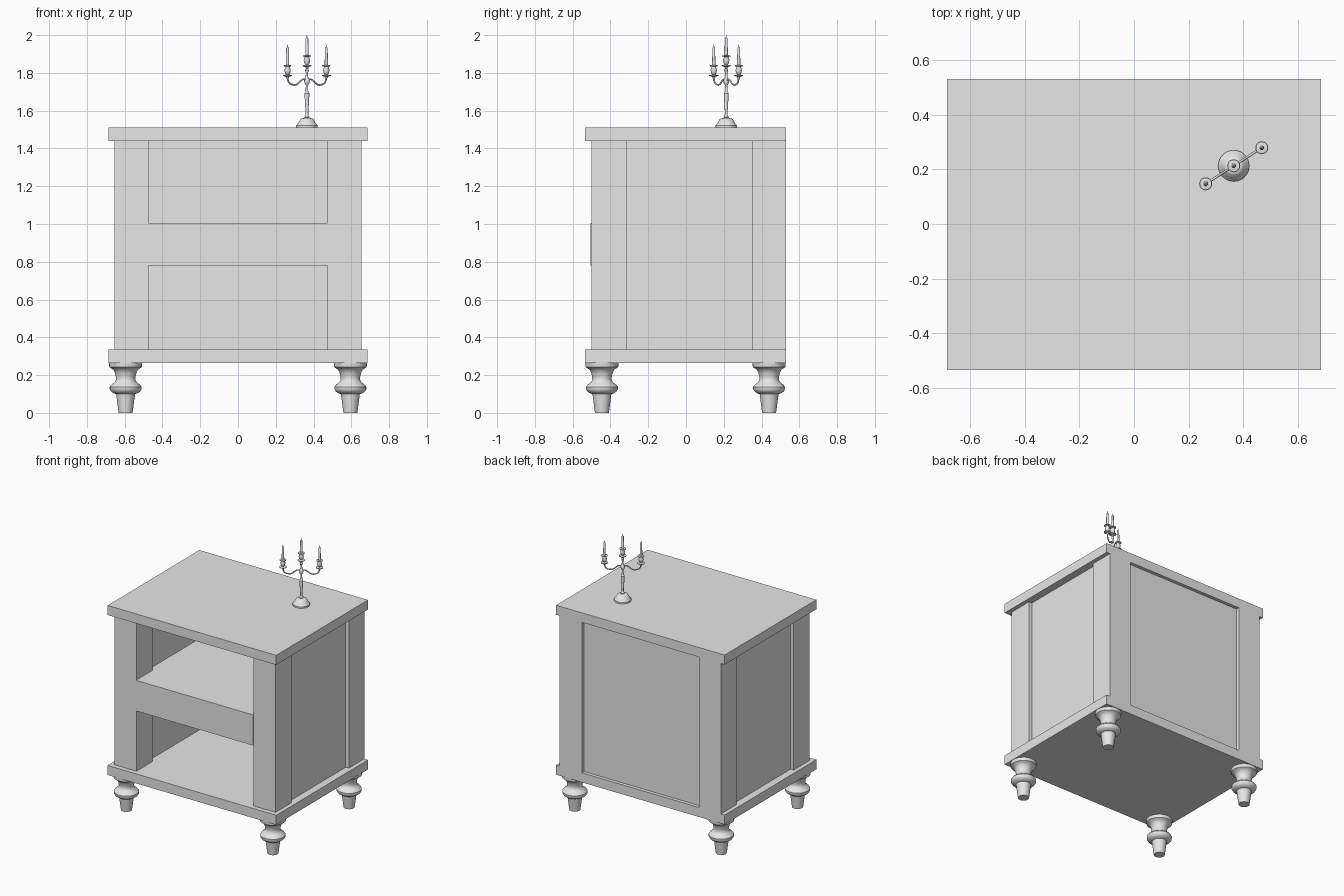
import bpy, bmesh, math
from mathutils import Vector

old = bpy.data.objects.get("Cube")
if old:
    bpy.data.objects.remove(old, do_unlink=True)

grey = bpy.data.materials.new("plain grey")
grey.use_nodes = True
grey.diffuse_color = (0.8, 0.8, 0.8, 1)
grey.node_tree.nodes["Principled BSDF"].inputs["Base Color"].default_value = (0.8, 0.8, 0.8, 1)


def add(name, bm, smooth=False):
    bmesh.ops.recalc_face_normals(bm, faces=bm.faces)
    mesh = bpy.data.meshes.new(name)
    bm.to_mesh(mesh)
    bm.free()
    mesh.materials.append(grey)
    ob = bpy.data.objects.new(name, mesh)
    bpy.context.collection.objects.link(ob)
    if smooth:
        bpy.ops.object.select_all(action='DESELECT')
        ob.select_set(True)
        bpy.context.view_layer.objects.active = ob
        bpy.ops.object.shade_smooth_by_angle(angle=math.radians(35))
    return ob


def box(name, x, y, z):
    bm = bmesh.new()
    bmesh.ops.create_cube(bm, size=1)
    for v in bm.verts:
        v.co = [(lo + hi) / 2 + c * (hi - lo) for c, (lo, hi) in zip(v.co, (x, y, z))]
    return add(name, bm)


def lathe(name, profile, at, sides=32):
    """Turn (radius, height) points around a vertical axis and cap both ends."""
    bm = bmesh.new()
    rings = []
    for r, z in profile:
        rings.append([bm.verts.new((at[0] + r * math.cos(a), at[1] + r * math.sin(a), z))
                      for a in (math.tau * i / sides for i in range(sides))])
    for low, high in zip(rings, rings[1:]):
        for i in range(sides):
            j = (i + 1) % sides
            bm.faces.new((low[i], low[j], high[j], high[i]))
    bm.faces.new(rings[0])
    bm.faces.new(rings[-1])
    return add(name, bm, smooth=True)


# Cabinet: slabs, corner posts and recessed panels
BACK, BASE, TOP = 0.53, 0.335, 1.44
body = (BASE, TOP)
box("bottom_slab", (-0.685, 0.685), (-0.535, BACK), (0.265, BASE))
box("top_slab", (-0.685, 0.685), (-0.535, BACK), (TOP, 1.51))
for side, s in (("left", 1), ("right", -1)):
    def span(a, b):
        return sorted((s * a, s * b))
    box(side + "_front_post", span(0.475, 0.655), (-0.50, -0.315), body)
    box(side + "_back_post", span(0.475, 0.655), (0.35, BACK), body)
    box(side + "_panel", span(0.505, 0.63), (-0.315, 0.35), body)
box("back_panel", (-0.475, 0.475), (0.38, 0.505), body)

# Deep middle shelf, just proud of the posts
box("middle_shelf", (-0.475, 0.475), (-0.505, 0.38), (0.78, 1.005))
for side, s in (("left", 1), ("right", -1)):
    box(side + "_shelf_edge", sorted((s * 0.475, s * 0.505)), (-0.315, 0.35), (0.78, 1.005))

# Turned legs
leg = [(0.037, 0), (0.050, 0.10), (0.062, 0.103), (0.076, 0.112), (0.084, 0.125),
       (0.084, 0.138), (0.075, 0.150), (0.058, 0.163), (0.051, 0.175), (0.052, 0.192),
       (0.057, 0.212), (0.064, 0.228), (0.076, 0.236), (0.086, 0.242), (0.088, 0.265)]
for side, x in (("left", 0.595), ("right", -0.595)):
    for end, y in (("front", -0.445), ("back", 0.44)):
        lathe(f"{side}_{end}_leg", leg, (x, y))

# Candelabrum: turned foot and stem
centre = Vector((0.365, 0.213, 0))
lathe("candelabrum_foot", [(0.057, 1.51), (0.057, 1.521), (0.052, 1.527), (0.047, 1.533),
                           (0.034, 1.556), (0.028, 1.559), (0.012, 1.561)], centre)
lathe("candelabrum_stem", [(0.010, 1.558), (0.014, 1.566), (0.008, 1.574), (0.007, 1.59),
                           (0.013, 1.685), (0.013, 1.692), (0.007, 1.70), (0.006, 1.735),
                           (0.013, 1.745), (0.015, 1.757), (0.012, 1.768), (0.007, 1.775),
                           (0.006, 1.80), (0.010, 1.815), (0.006, 1.825)], centre, 20)


def candle(name, at, z, top):
    """Drip pan, cup, rim and tapered candle above height z."""
    lathe(name + "_holder", [(0.004, z - 0.012), (0.010, z), (0.024, z + 0.004), (0.024, z + 0.008),
                             (0.008, z + 0.011), (0.014, z + 0.02), (0.017, z + 0.035),
                             (0.012, z + 0.05), (0.012, z + 0.053), (0.022, z + 0.056),
                             (0.022, z + 0.06), (0.009, z + 0.062)], at, 20)
    lathe(name, [(0.009, z + 0.058), (0.007, top - 0.018), (0.004, top - 0.014),
                 (0.002, top - 0.01), (0.001, top)], at, 12)


candle("middle_candle", centre, 1.832, 2.0)

# Curved arms with outer candles
along = Vector((0.1025, 0.066, 0)).normalized()
path = [(0, 1.757), (0.022, 1.766), (0.042, 1.756), (0.065, 1.739),
        (0.092, 1.738), (0.113, 1.749), (0.122, 1.773)]
for side, s in (("left", 1), ("right", -1)):
    curve = bpy.data.curves.new(side + "_arm", 'CURVE')
    curve.dimensions = '3D'
    curve.bevel_depth = 0.0045
    curve.bevel_resolution = 2
    curve.resolution_u = 6
    curve.use_fill_caps = True
    spline = curve.splines.new('BEZIER')
    spline.bezier_points.add(len(path) - 1)
    for p, (d, z) in zip(spline.bezier_points, path):
        p.co = centre + along * d * s + Vector((0, 0, z))
        p.handle_left_type = p.handle_right_type = 'AUTO'
    curve.materials.append(grey)
    bpy.context.collection.objects.link(bpy.data.objects.new(side + "_arm", curve))
    candle(side + "_candle", centre + along * 0.122 * s, 1.78, 1.95)
